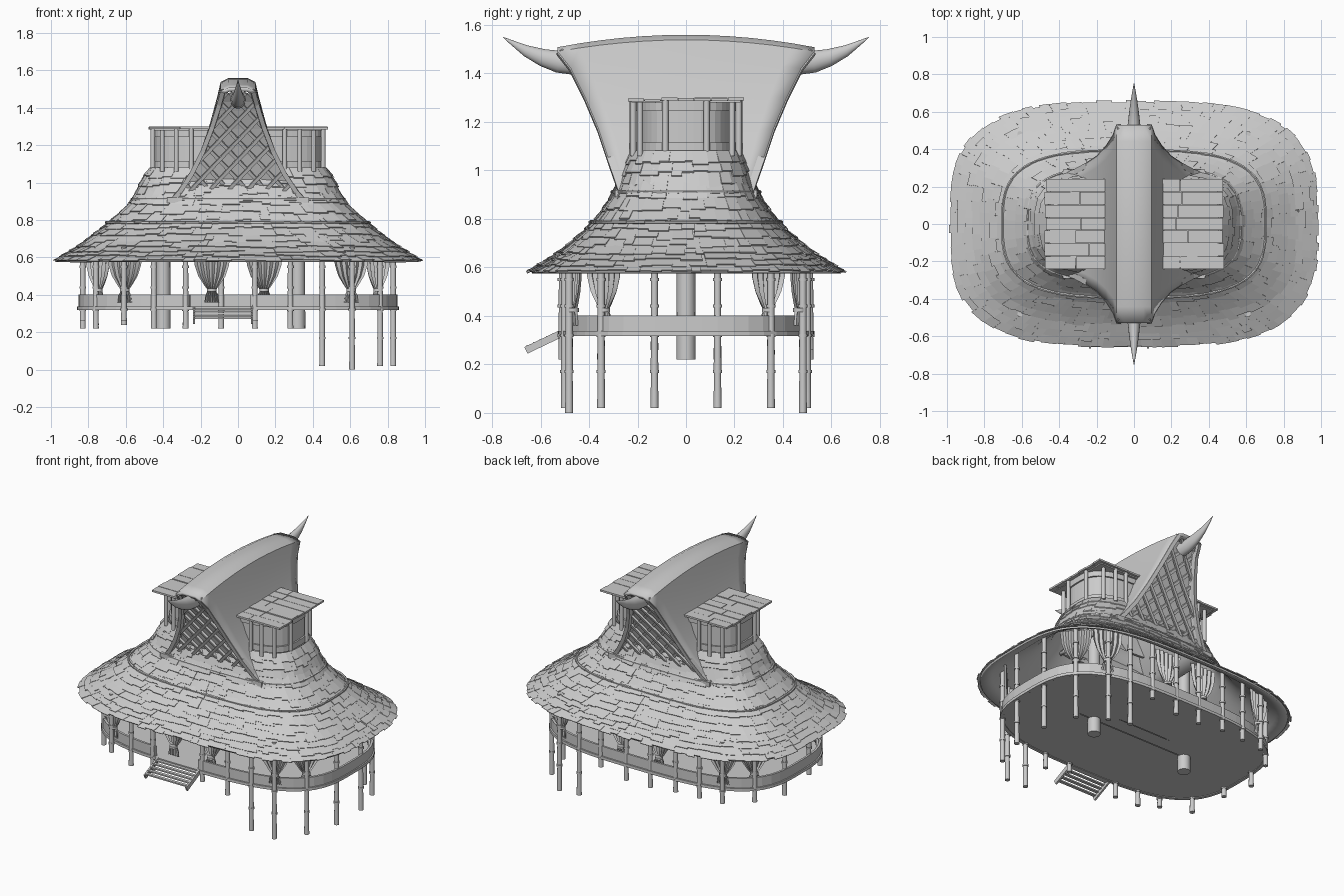
import bpy, bmesh, math, random
from mathutils import Vector, Matrix

if "Cube" in bpy.data.objects:
    bpy.data.objects.remove(bpy.data.objects["Cube"])
random.seed(4)
TAU = 2 * math.pi


def finish(name, bm, smooth=False, thick=0):
    bmesh.ops.recalc_face_normals(bm, faces=bm.faces)
    me = bpy.data.meshes.new(name)
    bm.to_mesh(me)
    bm.free()
    ob = bpy.data.objects.new(name, me)
    bpy.context.collection.objects.link(ob)
    if thick:
        m = ob.modifiers.new("thickness", 'SOLIDIFY')
        m.thickness, m.offset = thick, -1
    if smooth:
        bpy.context.view_layer.objects.active = ob
        ob.select_set(True)
        bpy.ops.object.shade_smooth_by_angle(angle=math.radians(40))
        ob.select_set(False)
    return ob


def lerp(table, u):
    for p, q in zip(table, table[1:]):
        if u <= q[0]:
            break
    f = (u - p[0]) / (q[0] - p[0])
    return [i + (j - i) * f for i, j in zip(p[1:], q[1:])]


def hexa(bm, pts):
    v = [bm.verts.new(p) for p in pts]
    for f in ((3, 2, 1, 0), (4, 5, 6, 7), (0, 1, 5, 4), (1, 2, 6, 5), (2, 3, 7, 6), (3, 0, 4, 7)):
        bm.faces.new([v[i] for i in f])


def box(bm, c, size):
    bmesh.ops.create_cube(bm, size=1, matrix=Matrix.Translation(c) @ Matrix.Diagonal((*size, 1)))


def beam(bm, p, q, w, h, up=(0, 0, 1)):
    p, q = Vector(p), Vector(q)
    d = (q - p).normalized()
    s = d.cross(Vector(up)).normalized() * w / 2
    n = s.cross(d).normalized() * h / 2
    hexa(bm, [p - s - n, p + s - n, p + s + n, p - s + n, q - s - n, q + s - n, q + s + n, q - s + n])


def rod(bm, p, q, r1, r2=None, seg=10):
    p, q = Vector(p), Vector(q)
    m = Matrix.Translation((p + q) / 2) @ (q - p).to_track_quat('Z', 'Y').to_matrix().to_4x4()
    bmesh.ops.create_cone(bm, cap_ends=True, segments=seg, radius1=r1,
                          radius2=r1 if r2 is None else r2, depth=(q - p).length, matrix=m)


def oval(a, b, phi, n=3.2):
    c, s = math.cos(phi), math.sin(phi)
    r = (abs(c / a) ** n + abs(s / b) ** n) ** (-1 / n)
    return Vector((r * c, r * s, 0))


def even_angles(a, b, count):
    ph = [TAU * i / 1200 for i in range(1201)]
    acc = [0]
    for i in range(1200):
        acc.append(acc[-1] + (oval(a, b, ph[i + 1]) - oval(a, b, ph[i])).length)
    tab = [(l, p) for l, p in zip(acc, ph)]
    return [lerp(tab, acc[-1] * i / count)[0] for i in range(count)]


def grid(bm, rows, closed=False):
    vs = [[bm.verts.new(p) for p in r] for r in rows]
    for r, s in zip(vs, vs[1:]):
        for i in range(len(r) if closed else len(r) - 1):
            j = (i + 1) % len(r)
            bm.faces.new((r[i], r[j], s[j], s[i]))


def band(bm, a, b, z0, z1, th, keep=lambda p: True, count=72):
    an = even_angles(a, b, count)
    for i in range(count):
        f, g = an[i], an[(i + 1) % count]
        o0, o1, i0, i1 = oval(a, b, f), oval(a, b, g), oval(a - th, b - th, f), oval(a - th, b - th, g)
        if keep((o0 + o1) / 2):
            hexa(bm, [p + Vector((0, 0, z)) for z in (z0, z1) for p in (o0, o1, i1, i0)])


# roof shell: u -> half width x, half depth y, height
ROOF = [(-.1, 1.0, .675, .56), (0, .97, .64, .585), (.25, .84, .51, .665), (.5, .69, .38, .78),
        (.7, .56, .295, .9), (.85, .52, .265, 1.0), (1, .47, .235, 1.08)]
ANG = even_angles(.97, .64, 96)


def roof_pt(u, phi, off=0):
    a, b, z = lerp(ROOF, u)
    p = oval(a, b, phi)
    n = Vector((p.x / a ** 2, p.y / b ** 2, 0)).normalized() * .6 + Vector((0, 0, .8))
    return p + Vector((0, 0, z)) + n * off


bm = bmesh.new()
grid(bm, [[roof_pt(u, p) for p in ANG] for u in (0, .12, .25, .37, .5, .6, .7, .78, .85, 1)], True)
finish("roof_shell", bm, True, .012)

# overlapping shingles
bm = bmesh.new()
ROWS = 13
for r in range(ROWS):
    u0, u1 = r / ROWS - .02, min(1, (r + 1.25) / ROWS)
    t = random.random() * .1
    end = t + TAU
    wide = .055 + .06 * r / ROWS
    while t < end - .02:
        t2 = min(end, t + wide * random.uniform(.7, 1.7))
        lo = u0 + random.uniform(-.025, .012)
        # even spacing along the eave
        f, g = [(lambda k: ANG[int(k) % 96] + (k % 1) * ((ANG[(int(k) + 1) % 96] - ANG[int(k) % 96]) % TAU))(x / TAU * 96)
                for x in (t, t2 + .004)]
        o = random.uniform(.008, .014)
        hexa(bm, [roof_pt(lo, f, o - .006), roof_pt(lo, g, o - .006), roof_pt(u1, g, -.004), roof_pt(u1, f, -.004),
                  roof_pt(lo, f, o), roof_pt(lo, g, o), roof_pt(u1, g, .003), roof_pt(u1, f, .003)])
        t = t2
finish("roof_shingles", bm)

# rope courses tied around the roof
bm = bmesh.new()
for u in (.49, .7):
    for f, g in zip(ANG, ANG[1:] + ANG[:1]):
        rod(bm, roof_pt(u, f, .014), roof_pt(u, g, .014), random.uniform(.006, .009), seg=6)
finish("roof_ropes", bm, True)

# saddle roof: height -> half width, half length
SADDLE = [(.89, .38, .265), (.95, .325, .285), (1.05, .26, .32), (1.17, .2, .36), (1.3, .15, .415),
          (1.42, .112, .475), (1.49, .093, .53)]
sec = [(w, l, z) for z, w, l in SADDLE] + [(.05, .53, 1.508)]
sec = sec + [(-w, l, z) for w, l, z in reversed(sec)]
bm = bmesh.new()
steps = [i / 6 - 1 for i in range(13)]
grid(bm, [[(w, l * s, z + .05 * (1 - s * s) * max(0, (z - 1.2) / .3)) for s in steps] for w, l, z in sec])
finish("saddle_roof", bm, True, .022)

# gables: backing panel, frame, lattice and sill, both ends
back, lat, frame = bmesh.new(), bmesh.new(), bmesh.new()
for s in (-1, 1):
    zs = [.9 + .58 * i / 12 for i in range(13)]
    grid(back, [[(k * (lerp(SADDLE, z)[0] - .015), s * (lerp(SADDLE, z)[1] - .045), z) for k in (-1, 1)] for z in zs])
    for k in (-1, 1):
        e = [Vector((k * (w - .014), s * (l - .008), z)) for z, w, l in SADDLE]
        for p, q in zip(e, e[1:]):
            beam(frame, p, q, .03, .025, (k, 0, .5))
    beam(frame, (-.38, s * .275, .905), (.38, s * .275, .905), .035, .03)
    for slope in (-1, 1):
        for c in range(-8, 14):
            x0 = -slope * (c * .1)
            run = []
            for i in range(60):
                z = .91 + .57 * i / 59
                x = x0 + slope * (z - .91) * .95
                w, l = lerp(SADDLE, z)
                if abs(x) < w - .015:
                    run.append(Vector((x, s * (l - .025 + .006 * slope), z)))
            if len(run) > 3:
                m = run[len(run) // 2]
                for p, q in ((run[0], m), (m, run[-1])):
                    beam(lat, p, q, .018, .016, (0, s, -.4))
finish("gable_panels", back)
finish("gable_lattice", lat)
finish("gable_frames", frame)

# curved horns at the ridge ends
bm = bmesh.new()
HORN = [(.45, 1.445, .05), (.52, 1.448, .044), (.59, 1.465, .034), (.66, 1.493, .022), (.72, 1.528, .009), (.755, 1.55, .001)]
for s in (-1, 1):
    grid(bm, [[(.8 * r * math.cos(TAU * i / 16), s * (y - .35 * r * math.sin(TAU * i / 16)), z + r * math.sin(TAU * i / 16))
               for i in range(16)] for y, z, r in HORN], True)
finish("ridge_horns", bm, True)

# lantern towers either side of the saddle
wall, trim, posts, top = [bmesh.new() for _ in range(4)]
side = lambda p: abs(p.x) > .12
band(wall, .445, .205, 1.05, 1.29, .015, side)
for z0, z1 in ((1.075, 1.115), (1.245, 1.285)):
    band(trim, .455, .215, z0, z1, .015, side)
for sx in (-1, 1):
    for x, y in ((.25, .22), (.33, .218), (.405, .19), (.455, .085)):
        for sy in (-1, 1):
            rod(posts, (sx * x, sy * y, 1.06), (sx * x, sy * y, 1.29), .013)
    for i in range(7):
        y = -.207 + .069 * i
        cut = random.uniform(.22, .36)
        for a, b in ((.1, cut), (cut, .482 - random.uniform(0, .012))):
            box(top, (sx * (a + b) / 2, y, 1.292 + random.uniform(-.003, .004)), (b - a - .002, .066, .012))
    box(top, (sx * .27, 0, 1.284), (.36, .45, .008))
for n, b in (("tower_walls", wall), ("tower_trim", trim), ("tower_roof_planks", top)):
    finish(n, b)
finish("tower_posts", posts, True)

# deck floor of planks trimmed to the oval
bm = bmesh.new()
A, B = .845, .515
for i in range(10):
    y0, y1 = -B + .103 * i + .002, -B + .103 * (i + 1) - .002
    pts = []
    for j in range(7):
        y = y0 + (y1 - y0) * j / 6
        pts.append((A * max(.0, 1 - min(1, abs(y / B)) ** 3.2) ** (1 / 3.2), y))
    grid(bm, [[(-x, y, .335), (x, y, .335), (x, y, .322), (-x, y, .322)] for x, y in pts], True)
finish("deck_planks", bm)
bm = bmesh.new()
band(bm, .84, .51, .324, .333, .8 * .51)
finish("deck_base", bm)

# low rail, open at the stairs, plus edge beam
bm = bmesh.new()
band(bm, .852, .52, .335, .402, .014, lambda p: p.y > 0 or not -.24 < p.x < .08)
finish("deck_rail", bm)
bm = bmesh.new()
band(bm, .86, .53, .318, .337, .02)
finish("deck_edge", bm)

# bamboo posts with joints; the right end stands on long stilts
spots = []
for sy in (-1, 1):
    for sx in (-1, 1):
        spots += [(sx * x, sy * y) for x, y in ((.83, .13), (.76, .35), (.61, .482), (.45, .5), (.28, .51), (.09, .51))]
bm = bmesh.new()
for x, y in spots:
    if y < 0 and -.1 < x < 0:
        continue
    z0 = random.choice((.22, .24, .26))
    if x > .4:
        z0 = 0 if abs(x - .61) < .01 else .02
    zs = [z0] + [z for z in (.17, .32, .44, .55) if z > z0 + .02] + [.655]
    for i, (p, q) in enumerate(zip(zs, zs[1:])):
        rod(bm, (x, y, p), (x, y, q), .0165 - .0006 * i, .0145)
        if i:
            rod(bm, (x, y, p - .006), (x, y, p + .006), .019)
finish("bamboo_posts", bm, True)

# two thick inner pillars
bm = bmesh.new()
for x in (-.4, .32):
    rod(bm, (x, 0, .22), (x, 0, 1.05), .04, .036, 16)
finish("inner_pillars", bm, True)

# curtains gathered and tied at the posts
bm = bmesh.new()
CURT = [(.36, .04), (.4, .034), (.425, .02), (.45, .04), (.5, .072), (.56, .092), (.65, .1)]
for sy in (-1, 1):
    for x, y in ((.76, .35), (.61, .482), (.14, .505), (-.14, .505), (-.61, .482), (-.76, .35)):
        n = Vector((math.copysign(abs(x / .84) ** 2.2 / .84, x), (y / .505) ** 2.2 / .505 * sy, 0)).normalized()
        t = Vector((-n.y, n.x, 0))
        grid(bm, [[Vector((x, y * sy, z)) * 1 - n * .022 + t * w * k / 6 + n * .007 * math.cos(k * math.pi)
                   for k in range(-6, 7)] for z, w in CURT])
        c = Vector((x, y * sy, .425)) - n * .015
        rod(bm, c - Vector((0, 0, .008)), c + Vector((0, 0, .008)), .026)
finish("curtains", bm, True)

# entry stairs
bm = bmesh.new()
for x in (-.235, .075):
    beam(bm, (x, -.52, .325), (x, -.66, .258), .012, .03)
for i in range(5):
    box(bm, (-.08, -.54 - .027 * i, .325 - .0125 * i), (.31, .021, .009))
finish("entry_stairs", bm)
